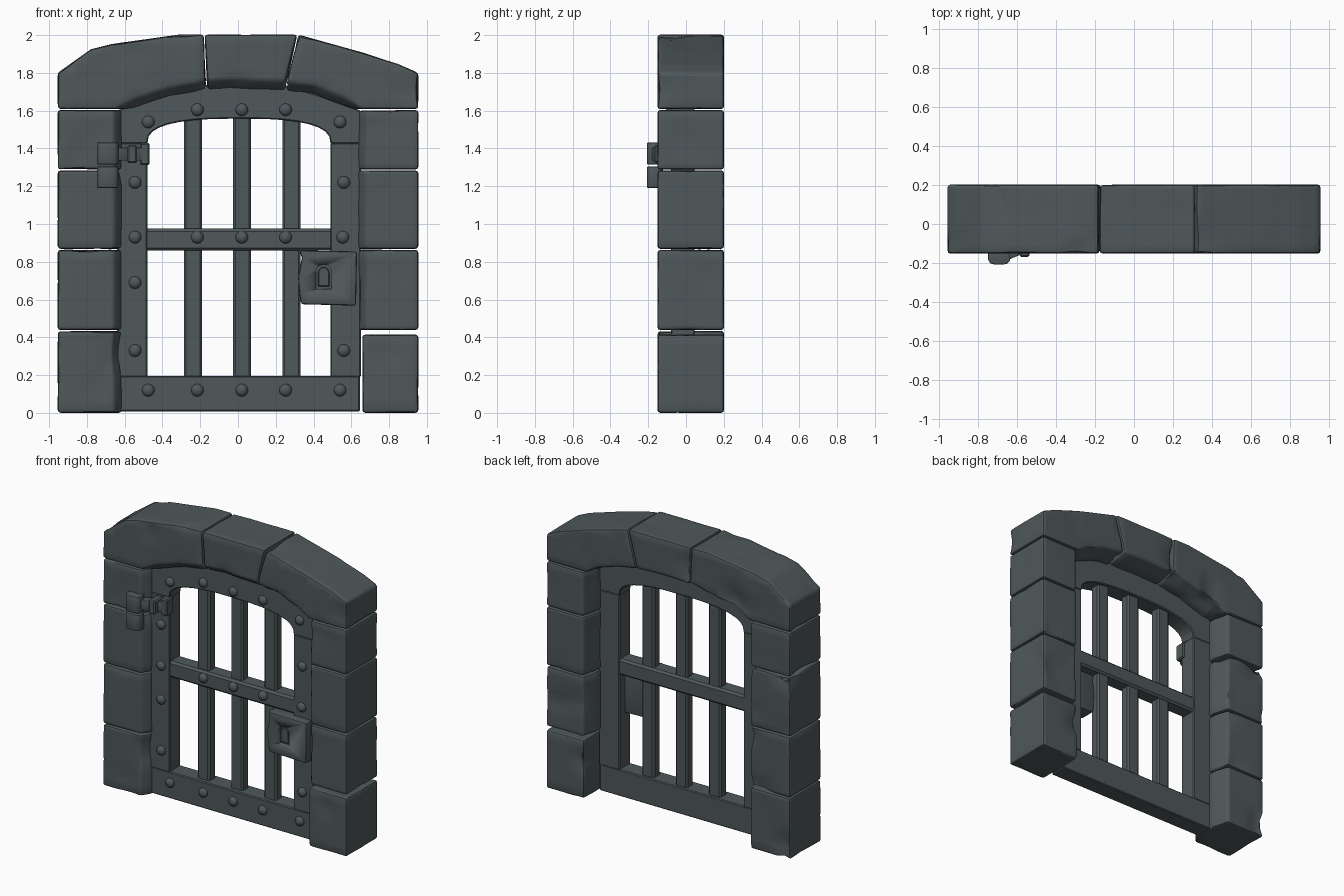
import bpy, bmesh, math
from mathutils import Vector, noise

if "Cube" in bpy.data.objects:
    bpy.data.objects.remove(bpy.data.objects["Cube"])

MAT = bpy.data.materials.new("dark slate grey")
MAT.diffuse_color = (0.078, 0.098, 0.103, 1)
MAT.use_nodes = True
MAT.node_tree.nodes["Principled BSDF"].inputs["Base Color"].default_value = MAT.diffuse_color


def finish(bm, name, bevel=0.0, segs=2, angle=35):
    """Bevel the sharp edges, shade, and link the object."""
    bmesh.ops.recalc_face_normals(bm, faces=bm.faces)
    if bevel:
        edges = [e for e in bm.edges if e.calc_face_angle(0) > math.radians(30)]
        bmesh.ops.bevel(bm, geom=edges, offset=bevel, segments=segs,
                        profile=0.5, affect='EDGES', clamp_overlap=True)
    me = bpy.data.meshes.new(name)
    bm.to_mesh(me)
    bm.free()
    me.materials.append(MAT)
    me.shade_smooth()
    me.set_sharp_from_angle(angle=math.radians(angle))
    ob = bpy.data.objects.new(name, me)
    bpy.context.collection.objects.link(ob)
    return ob


def loft(sections):
    """Closed solid through a list of equal-length point loops."""
    bm = bmesh.new()
    rings = [[bm.verts.new(p) for p in s] for s in sections]
    n = len(rings[0])
    for a, b in zip(rings, rings[1:]):
        for i in range(n):
            j = (i + 1) % n
            bm.faces.new((a[i], a[j], b[j], b[i]))
    bm.faces.new(rings[0])
    bm.faces.new(rings[-1])
    return bm


def prism(name, pts, y0, y1, bevel=0.006, segs=1):
    """Front-view outline (x, z) extruded from y0 to y1."""
    return finish(loft([[(x, y, z) for x, z in pts] for y in (y0, y1)]),
                  name, bevel, segs)


def box(name, x0, x1, y0, y1, z0, z1, bevel=0.006, segs=1):
    return prism(name, [(x0, z0), (x1, z0), (x1, z1), (x0, z1)], y0, y1, bevel, segs)


def stone(bm, name, seed):
    """Rounded block with worn, chipped surfaces."""
    bmesh.ops.recalc_face_normals(bm, faces=bm.faces)
    edges = [e for e in bm.edges if e.calc_face_angle(0) > math.radians(28)]
    bmesh.ops.bevel(bm, geom=edges, offset=0.016, segments=2, profile=0.5,
                    affect='EDGES', clamp_overlap=True)
    for axis in range(3):
        no = Vector((axis == 0, axis == 1, axis == 2))
        for k in range(-17, 36):
            co = no * (k * 0.057 + 0.011)
            bmesh.ops.bisect_plane(bm, geom=bm.verts[:] + bm.edges[:] + bm.faces[:],
                                   plane_co=co, plane_no=no, dist=1e-5)
    bmesh.ops.recalc_face_normals(bm, faces=bm.faces)
    bm.normal_update()
    moves = []
    for v in bm.verts:
        p = v.co + Vector((seed * 7.3, seed * 3.1, 0))
        wear = 0.006 * abs(noise.noise(p * 3.5))
        chip = max(0.0, noise.noise(p * 5 + Vector((9, 4, 2))) - 0.3)
        back = 1.0 if v.co.y > 0.1 else 0.5
        moves.append((v, v.normal * -(wear + 0.07 * chip * back)))
    for v, d in moves:
        v.co += d
        v.co.z = max(v.co.z, 0.0)
    finish(bm, name, angle=40)


# pillar stones on both sides
PILLAR = [(0.955, -0.152), (0.655, -0.152), (0.615, -0.085),
          (0.615, 0.09), (0.645, 0.202), (0.955, 0.202)]
COURSES = [(0.0, 0.434), (0.438, 0.864), (0.868, 1.284), (1.288, 1.604)]
for side, label in ((-1, "left"), (1, "right")):
    for i, (z0, z1) in enumerate(COURSES):
        pts = PILLAR
        if side == 1:
            pts = [(x + 0.022 if x < 0.9 else x, y) for x, y in PILLAR]
            if i == 0:  # loose bottom stone leaves a gap
                z1 = 0.415
                pts = [(max(x, 0.658), y) for x, y in PILLAR]
        bm = loft([[(side * x, y, z) for x, y in pts] for z in (z0, z1)])
        stone(bm, f"{label}_pillar_stone_{i + 1}", i + 5 * (side + 1))

# arch stones: outer line, and the bevelled underside line at front / middle / back
STONES = [
    ("arch_stone_left",
     [(-0.955, 1.608), (-0.955, 1.80), (-0.78, 1.925), (-0.67, 1.953), (-0.31, 2.003), (-0.181, 2.003)],
     [(-0.168, 1.76), (-0.36, 1.725), (-0.56, 1.66), (-0.645, 1.608)]),
    ("arch_keystone",
     [(-0.177, 2.003), (0.314, 2.003)],
     [(0.25, 1.755), (0.02, 1.765), (-0.164, 1.76)]),
    ("arch_stone_right",
     [(0.319, 2.003), (0.67, 1.905), (0.85, 1.848), (0.955, 1.80), (0.955, 1.608)],
     [(0.655, 1.608), (0.56, 1.675), (0.40, 1.73), (0.255, 1.755)]),
]
for k, (name, outer, inner) in enumerate(STONES):
    sections = []
    for y, drop in ((-0.152, 0), (-0.085, 1), (0.09, 1), (0.202, 0.3)):
        low = [(x * (1 - 0.06 * drop) if z < 1.62 else x,
                z - (0.05 * drop if z > 1.62 else 0)) for x, z in inner]
        sections.append([(x, y, z) for x, z in outer + low])
    stone(loft(sections), name, 20 + k)

# door frame: stiles, bottom rail and arched head
DF, DB = -0.08, 0.045
box("door_stile_left", -0.64, -0.48, DF, DB, 0.19, 1.43)
box("door_stile_right", 0.49, 0.65, DF, DB, 0.19, 1.43)
box("door_bottom_rail", -0.63, 0.645, DF, DB, 0.008, 0.196)
head = [(-0.64, 1.425), (-0.64, 1.60), (-0.50, 1.66), (-0.18, 1.735),
        (0.25, 1.735), (0.50, 1.66), (0.65, 1.60), (0.65, 1.425)]
for i in range(17):
    a = math.pi * i / 16
    c, s = math.cos(a), max(0.0, math.sin(a))
    head.append((0.005 + 0.485 * math.copysign(abs(c) ** 0.75, c), 1.425 + 0.133 * s ** 0.75))
prism("door_arched_head", head, DF, DB)

# grille bars
for i, x in enumerate((-0.238, 0.022, 0.283)):
    box(f"vertical_bar_{i + 1}", x - 0.048, x + 0.048, -0.05, 0.025, 0.17, 1.60, 0.012)
box("cross_bar", -0.50, 0.51, -0.075, 0.04, 0.86, 0.975, 0.014)

# domed rivets
RIVETS = [(-0.475, 1.54), (0.54, 1.54), (-0.545, 1.22), (0.56, 1.22),
          (-0.545, 0.93), (0.555, 0.93), (-0.545, 0.69), (-0.545, 0.33),
          (0.56, 0.33), (-0.475, 0.12), (0.54, 0.12)]
RIVETS += [(x, z) for x in (-0.215, 0.02, 0.252) for z in (0.12, 0.93, 1.605)]
for i, (x, z) in enumerate(RIVETS):
    bm = bmesh.new()
    bmesh.ops.create_uvsphere(bm, u_segments=16, v_segments=10, radius=0.033)
    for v in bm.verts:
        v.co = Vector((x + v.co.x, DF + v.co.y * 0.75, z + v.co.z))
    finish(bm, f"rivet_{i + 1}")

# lock box with a sunken keyhole
lock = prism("lock_box", [(0.335, 0.575), (0.625, 0.568), (0.63, 0.855), (0.325, 0.86),
                          (0.338, 0.82), (0.318, 0.715), (0.325, 0.63)],
             -0.135, -0.02, 0.012, 2)
hole = [(0.412, 0.655), (0.495, 0.655)]
hole += [(0.4535 + 0.0415 * math.cos(a), 0.745 + 0.042 * math.sin(a))
         for a in (math.pi * i / 10 for i in range(11))]
cutter = prism("keyhole_cutter", hole, -0.2, -0.11, 0)
cutter.hide_render = True
cutter.hide_viewport = True
cut = lock.modifiers.new("keyhole", 'BOOLEAN')
cut.object = cutter
cut.operation = 'DIFFERENCE'
inner = [(0.4535 + (x - 0.4535) * 0.72, 0.72 + (z - 0.72) * 0.78) for x, z in hole]
prism("keyhole_plate", inner, -0.128, -0.10, 0.004)

# hinge: two knuckles on the pillar and a stepped strap onto the door
for name, z0, z1 in (("upper", 1.315, 1.432), ("lower", 1.19, 1.305)):
    rim = [(-0.69 + 0.057 * math.copysign(abs(math.cos(a)) ** 0.6, math.cos(a)),
            -0.165 + 0.043 * math.copysign(abs(math.sin(a)) ** 0.6, math.sin(a)))
           for a in (2 * math.pi * (i + 0.5) / 16 for i in range(16))]
    finish(loft([[(x, y, z) for x, y in rim] for z in (z0, z1)]),
           f"hinge_{name}_knuckle", 0.008)
STRAP = [(-0.66, -0.19), (-0.60, -0.165), (-0.53, -0.13), (-0.47, -0.115),
         (-0.47, -0.06), (-0.55, -0.06), (-0.61, -0.10), (-0.66, -0.13)]
finish(loft([[(x, y, z) for x, y in STRAP] for z in (1.335, 1.405)]), "hinge_strap", 0.005)
box("hinge_band", -0.585, -0.535, -0.168, -0.07, 1.322, 1.418, 0.008)
box("hinge_end_plate", -0.52, -0.468, -0.125, -0.05, 1.312, 1.43, 0.008)
